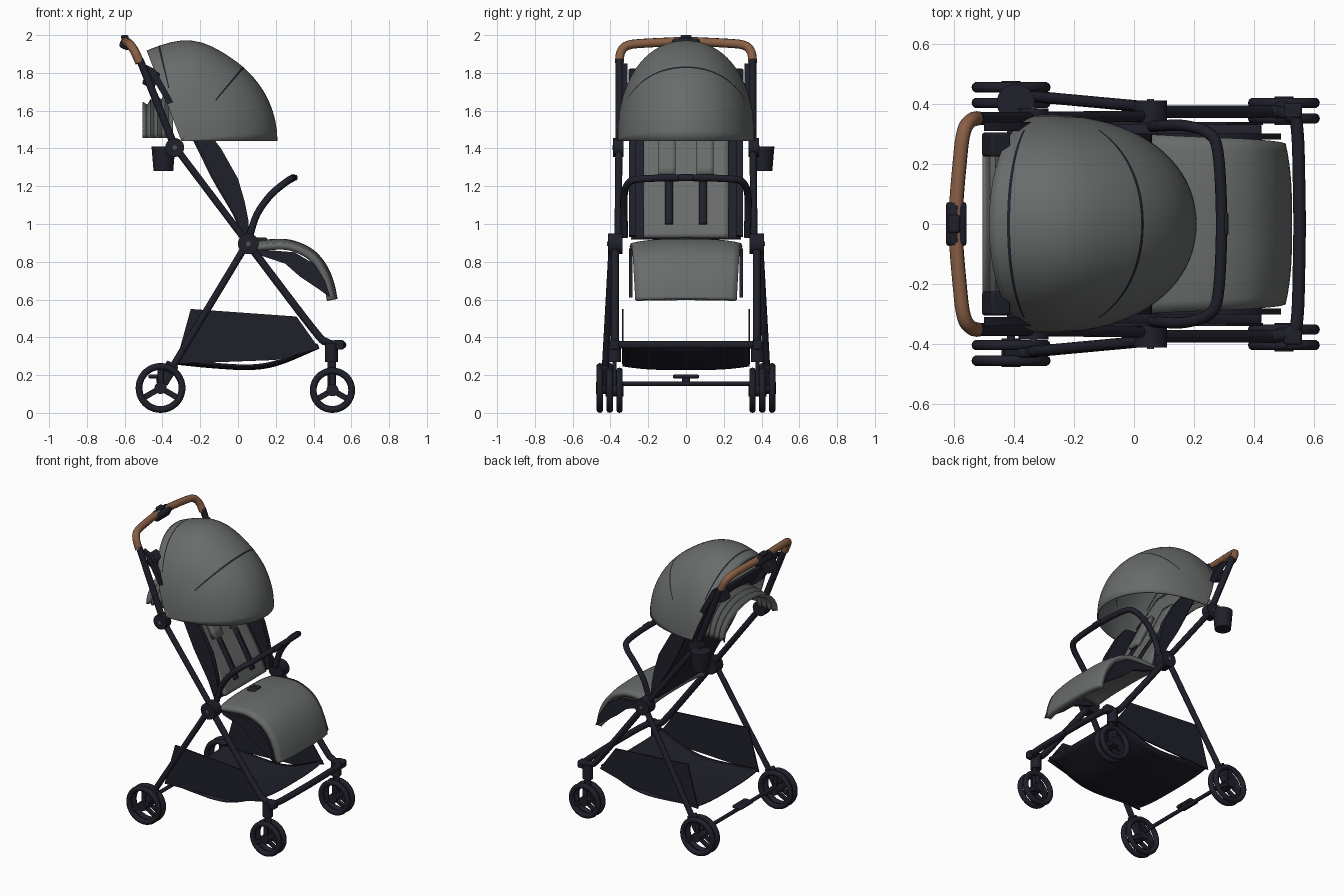
import bpy, bmesh, math
from mathutils import Vector

if "Cube" in bpy.data.objects:
    bpy.data.objects.remove(bpy.data.objects["Cube"])


def material(name, rgb):
    m = bpy.data.materials.new(name)
    m.diffuse_color = (*rgb, 1)
    m.use_nodes = True
    m.node_tree.nodes["Principled BSDF"].inputs["Base Color"].default_value = m.diffuse_color
    return m


DARK = material("dark navy", (0.014, 0.014, 0.024))
GREY = material("grey fabric", (0.14, 0.15, 0.146))
BROWN = material("brown leather", (0.25, 0.115, 0.06))
METAL = material("dull metal", (0.09, 0.09, 0.10))


def finish(obj, *mats, angle=40):
    for m in mats:
        obj.data.materials.append(m)
    bpy.ops.object.select_all(action='DESELECT')
    obj.select_set(True)
    bpy.context.view_layer.objects.active = obj
    bpy.ops.object.shade_smooth_by_angle(angle=math.radians(angle))
    return obj


def mesh_object(name, verts, faces):
    me = bpy.data.meshes.new(name)
    me.from_pydata(verts, [], faces)
    bm = bmesh.new()
    bm.from_mesh(me)
    bmesh.ops.recalc_face_normals(bm, faces=bm.faces)
    bm.to_mesh(me)
    bm.free()
    obj = bpy.data.objects.new(name, me)
    bpy.context.collection.objects.link(obj)
    return obj


def spline(pts, n=6):
    """Catmull-Rom samples through the points."""
    p = [Vector(q) for q in pts]
    p = [2 * p[0] - p[1]] + p + [2 * p[-1] - p[-2]]
    out = []
    for i in range(1, len(p) - 2):
        a, b, c, d = p[i - 1:i + 3]
        for k in range(n):
            t = k / n
            out.append(0.5 * (2 * b + (c - a) * t + (2 * a - 5 * b + 4 * c - d) * t * t
                              + (3 * b - a - 3 * c + d) * t ** 3))
    return out + [p[-2]]


def tube(name, pts, r, mat=DARK, smooth=True):
    cu = bpy.data.curves.new(name, 'CURVE')
    cu.dimensions = '3D'
    cu.bevel_depth, cu.bevel_resolution, cu.use_fill_caps = r, 3, True
    pts = spline(pts) if smooth else pts
    s = cu.splines.new('POLY')
    s.points.add(len(pts) - 1)
    for q, v in zip(s.points, pts):
        q.co = (*v, 1)
    obj = bpy.data.objects.new(name, cu)
    bpy.context.collection.objects.link(obj)
    bpy.ops.object.select_all(action='DESELECT')
    obj.select_set(True)
    bpy.context.view_layer.objects.active = obj
    bpy.ops.object.convert(target='MESH')
    return finish(bpy.context.object, mat)


def plate(name, pts, y, t, mat=DARK):
    """Side profile (x, z) extruded to thickness t around y."""
    n = len(pts)
    v = [(x, y + s * t / 2, z) for s in (-1, 1) for x, z in pts]
    f = [list(range(n)), list(range(n, 2 * n))]
    f += [(i, (i + 1) % n, n + (i + 1) % n, n + i) for i in range(n)]
    return finish(mesh_object(name, v, f), mat)


def cyl(name, loc, r, depth, axis='Y', mat=DARK, r2=None):
    bpy.ops.mesh.primitive_cone_add(vertices=28, radius1=r, radius2=r if r2 is None else r2,
                                    depth=depth, location=loc,
                                    rotation=(math.pi / 2 if axis == 'Y' else 0, 0, 0))
    obj = bpy.context.object
    obj.name = name
    return finish(obj, mat)


def box(name, loc, size, mat=DARK, tilt=0, bevel=0.008):
    bpy.ops.mesh.primitive_cube_add(size=1, location=loc, rotation=(0, tilt, 0))
    obj = bpy.context.object
    obj.name, obj.scale = name, size
    bpy.ops.object.transform_apply(location=False, rotation=False)
    b = obj.modifiers.new("bevel", 'BEVEL')
    b.width, b.segments = bevel, 2
    return finish(obj, mat)


def sheet(name, path, w0, w1, thick, mat, crown=0.0, y0=0.0, cols=16):
    """Padded strip following a side path (x, z), half width w0 to w1."""
    p = spline([(x, 0, z) for x, z in path])
    v, f = [], []
    for i, q in enumerate(p):
        w = w0 + (w1 - w0) * i / (len(p) - 1)
        d = (p[min(i + 1, len(p) - 1)] - p[max(i - 1, 0)]).normalized()
        n = Vector((-d.z, 0, d.x))
        for j in range(cols + 1):
            u = 2 * j / cols - 1
            c = q - n * crown * abs(u) ** 3
            v.append((c.x, y0 + u * w, c.z))
    for i in range(len(p) - 1):
        for j in range(cols):
            a = i * (cols + 1) + j
            f.append((a, a + 1, a + cols + 2, a + cols + 1))
    obj = mesh_object(name, v, f)
    m = obj.modifiers.new("thickness", 'SOLIDIFY')
    m.thickness, m.offset = thick, 0
    return finish(obj, mat)


def wheel(name, x, y, r):
    """Twin spoked wheels sharing one hub."""
    for k in (-0.026, 0.026):
        bpy.ops.mesh.primitive_torus_add(major_segments=40, minor_segments=10, major_radius=r - 0.018,
                                         minor_radius=0.018, location=(x, y + k, r),
                                         rotation=(math.pi / 2, 0, 0))
        bpy.context.object.name = name + "_tyre"
        finish(bpy.context.object, DARK)
        for a in range(3):
            t = math.radians(90 + 120 * a)
            l = r - 0.03
            box(name + "_spoke", (x + l / 2 * math.cos(t), y + k, r + l / 2 * math.sin(t)),
                (l, 0.016, 0.03), DARK, -t, 0.004)
    cyl(name + "_hub", (x, y, r), 0.032, 0.095)


# canopy: fan of arches about a hinge, with two dark seams
hx, hz = -0.30, 1.44
angles = sorted([a * 6 for a in range(19)] + [49.2, 50.6, 102.6, 103.8, 111])
radius = lambda a: 0.505 + 0.025 * math.exp(-((a - 84) / 18) ** 2)
NA = 40
v, f, idx = [], [], []
for a in angles:
    t = math.radians(a)
    for j in range(NA + 1):
        p = math.pi * (j / NA - 0.5)
        rr = radius(a) * max(math.cos(p), 0) ** 0.9
        v.append((hx + rr * math.cos(t), 0.36 * math.copysign(abs(math.sin(p)) ** 0.95, p), hz + rr * math.sin(t)))
for i in range(len(angles) - 1):
    for j in range(NA):
        a = i * (NA + 1) + j
        f.append((a, a + 1, a + NA + 2, a + NA + 1))
        seam = angles[i] in (49.2, 102.6) and 7 <= j < NA - 7
        idx.append(1 if seam else 0)
canopy = mesh_object("canopy", v, f)
for poly, k in zip(canopy.data.polygons, idx):
    poly.material_index = k
m = canopy.modifiers.new("thickness", 'SOLIDIFY')
m.thickness, m.offset = 0.008, 0
finish(canopy, GREY, DARK, angle=60)

# folded rear flap: nested arches
v, f = [], []
for i in range(17):
    s = i / 16
    fold = 0.012 * math.cos(s * 8 * math.pi)
    for j in range(25):
        p = math.pi * (j / 24 - 0.5)
        v.append((-0.35 - 0.15 * s, (0.285 + fold) * math.sin(p),
                  1.455 + (0.24 - 0.06 * s + fold) * math.cos(p)))
for i in range(16):
    f += [(i * 25 + j, i * 25 + j + 1, i * 25 + j + 26, i * 25 + j + 25) for j in range(24)]
flap = mesh_object("rear_flap", v, f)
flap.modifiers.new("thickness", 'SOLIDIFY').thickness = 0.008
finish(flap, GREY, angle=60)

# backrest, seat pad and harness
back = [(0.03, 0.92), (-0.02, 1.05), (-0.13, 1.24), (-0.25, 1.48), (-0.41, 1.76)]
shift = lambda pts, d: [(x + d, z + d * 0.5) for x, z in pts]
sheet("backrest_shell", back, 0.29, 0.28, 0.014, DARK)
sheet("backrest_pad", shift(back, 0.02), 0.225, 0.225, 0.025, GREY)
sheet("seat_pad", [(0.06, 0.885), (0.15, 0.9), (0.27, 0.9), (0.38, 0.855), (0.45, 0.78), (0.49, 0.69), (0.51, 0.6)],
      0.295, 0.265, 0.036, GREY, crown=0.022)
for s in (-1, 1):
    sheet("shoulder_pad", shift(back[2:4], 0.045), 0.045, 0.045, 0.03, GREY, y0=s * 0.1, cols=4)
    sheet("harness_strap", shift([(0.01, 0.98), (-0.02, 1.05), (-0.125, 1.23)], 0.04), 0.02, 0.02, 0.01,
          DARK, y0=s * 0.09, cols=2)
box("harness_buckle", (0.125, 0, 0.918), (0.06, 0.08, 0.02))

wing = [(0.03, 0.93), (0.06, 0.94), (0.055, 1.02), (0.035, 1.12), (0.0, 1.24), (-0.09, 1.4), (-0.16, 1.49),
        (-0.25, 1.5), (-0.13, 1.24), (-0.02, 1.05)]
skirt = [(0.06, 0.87), (0.3, 0.85), (0.4, 0.79), (0.46, 0.7), (0.49, 0.61), (0.42, 0.66), (0.33, 0.72), (0.25, 0.79),
         (0.1, 0.84)]
for s in (-1, 1):
    # fabric sides of the seat
    plate("seat_wing", wing, s * 0.285, 0.035)
    plate("seat_skirt", skirt, s * 0.292, 0.02)
    plate("canopy_bracket", [(-0.5, 1.85), (-0.44, 1.82), (-0.30, 1.57), (-0.37, 1.63)], s * 0.325, 0.03)
    box("backrest_corner", (-0.46, s * 0.265, 1.77), (0.07, 0.08, 0.09), tilt=0.4)
    # frame tubes
    tube("upper_frame", [(-0.52, s * 0.352, 1.87), (-0.335, s * 0.352, 1.41)], 0.021, smooth=False)
    tube("main_frame", [(-0.335, s * 0.355, 1.41), (0.05, s * 0.36, 0.9)], 0.019, smooth=False)
    tube("front_leg", [(0.05, s * 0.375, 0.9), (0.40, s * 0.375, 0.44), (0.47, s * 0.375, 0.375),
                       (0.52, s * 0.36, 0.362), (0.545, s * 0.31, 0.36), (0.553, 0, 0.36)], 0.021)
    tube("rear_leg", [(0.05, s * 0.39, 0.9), (-0.33, s * 0.425, 0.27), (-0.40, s * 0.43, 0.15)], 0.019,
         smooth=False)
    # joints
    cyl("main_pivot", (0.055, s * 0.375, 0.895), 0.055, 0.075)
    cyl("pivot_cap", (0.055, s * 0.414, 0.895), 0.012, 0.006, mat=METAL)
    cyl("fold_joint", (-0.335, s * 0.358, 1.405), 0.05, 0.055)
    cyl("joint_cap", (-0.335, s * 0.387, 1.405), 0.012, 0.006, mat=METAL)
    # wheels and mounts
    wheel("front_wheel", 0.50, s * 0.378, 0.12)
    wheel("rear_wheel", -0.41, s * 0.43, 0.132)
    cyl("front_swivel", (0.495, s * 0.378, 0.32), 0.034, 0.10, 'Z')
    box("front_fork", (0.497, s * 0.378, 0.2), (0.045, 0.02, 0.18))
    box("front_latch", (0.53, s * 0.378, 0.36), (0.06, 0.05, 0.05))
    box("rear_mount", (-0.375, s * 0.43, 0.21), (0.07, 0.03, 0.12), tilt=0.55)
    # basket sides
    plate("basket_side", [(-0.25, 0.55), (0.31, 0.51), (0.43, 0.34), (0.2, 0.28), (-0.33, 0.26)], s * 0.335, 0.01)

# basket floor, rear axle and brake pedal
sheet("basket_floor", [(-0.33, 0.26), (-0.12, 0.24), (0.07, 0.232), (0.22, 0.258), (0.43, 0.345)], 0.335, 0.335,
      0.01, DARK, crown=-0.02)
tube("rear_axle", [(-0.41, -0.43, 0.155), (-0.41, 0.43, 0.155)], 0.013, smooth=False)
box("brake_pedal", (-0.44, 0, 0.193), (0.07, 0.14, 0.02))
box("pedal_arm", (-0.42, 0, 0.175), (0.025, 0.04, 0.04))

# bumper bar: half path mirrored over the centre
half = [(0.06, 0.325, 0.93), (0.10, 0.328, 1.05), (0.17, 0.328, 1.15), (0.245, 0.305, 1.215), (0.28, 0.24, 1.238)]
mirror = lambda pts: [(x, -y, z) for x, y, z in reversed(pts)]
tube("bumper_bar", half + [(0.292, 0, 1.245)] + mirror(half), 0.019)
box("bumper_clip", (0.305, 0, 1.245), (0.02, 0.08, 0.03))

# push handle with central release
half = [(-0.52, 0.353, 1.855), (-0.545, 0.345, 1.91), (-0.567, 0.31, 1.945), (-0.58, 0.22, 1.957)]
tube("push_handle", half + [(-0.595, 0, 1.965)] + mirror(half), 0.024, BROWN)
box("fold_release", (-0.593, 0, 1.955), (0.062, 0.15, 0.062), tilt=0.4, bevel=0.015)
box("release_button", (-0.6, 0, 1.99), (0.04, 0.06, 0.02))

# cup holder on one side
cyl("cup_holder", (-0.395, 0.405, 1.345), 0.052, 0.13, 'Z', r2=0.063)
box("cup_clip", (-0.355, 0.365, 1.39), (0.05, 0.04, 0.04))
